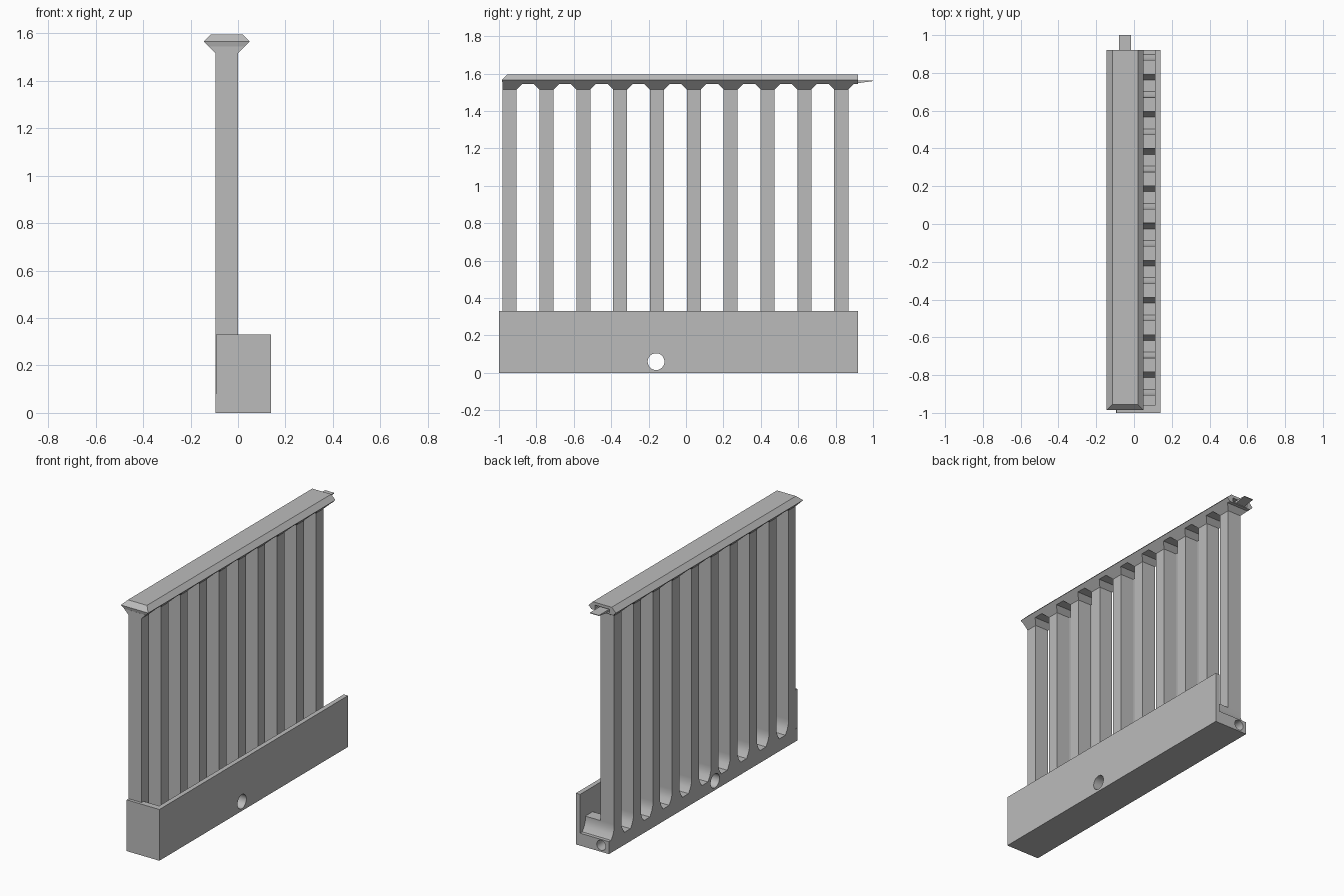
import bpy, bmesh
from math import pi
from mathutils import Matrix

cube = bpy.data.objects.get("Cube")
if cube:
    bpy.data.objects.remove(cube, do_unlink=True)

grey = bpy.data.materials.new("plain grey")
grey.use_nodes = True
grey.diffuse_color = (0.5, 0.5, 0.5, 1)
grey.node_tree.nodes["Principled BSDF"].inputs["Base Color"].default_value = (0.5, 0.5, 0.5, 1)


def make(name, bm):
    bmesh.ops.recalc_face_normals(bm, faces=bm.faces[:])
    mesh = bpy.data.meshes.new(name)
    bm.to_mesh(mesh)
    bm.free()
    mesh.materials.append(grey)
    ob = bpy.data.objects.new(name, mesh)
    bpy.context.collection.objects.link(ob)
    return ob


def stack(name, *levels):
    """Convex solid through rectangles (x0, x1, y0, y1, z)."""
    bm = bmesh.new()
    for x0, x1, y0, y1, z in levels:
        for x in (x0, x1):
            for y in (y0, y1):
                bm.verts.new((x, y, z))
    bmesh.ops.convex_hull(bm, input=bm.verts[:])
    bmesh.ops.dissolve_limit(bm, angle_limit=0.01, verts=bm.verts[:], edges=bm.edges[:])
    return make(name, bm)


def box(name, x0, x1, y0, y1, z0, z1):
    return stack(name, (x0, x1, y0, y1, z0), (x0, x1, y0, y1, z1))


def rod(name, radius, length, axis, centre):
    bm = bmesh.new()
    bmesh.ops.create_cone(bm, cap_ends=True, segments=32, radius1=radius, radius2=radius,
                          depth=length, matrix=Matrix.Translation(centre) @ Matrix.Rotation(pi / 2, 4, axis))
    return make(name, bm)


def cut(ob, *cutters):
    bpy.context.view_layer.objects.active = ob
    for c in cutters:
        mod = ob.modifiers.new("cut", 'BOOLEAN')
        mod.operation, mod.solver, mod.object = 'DIFFERENCE', 'EXACT', c
        bpy.ops.object.modifier_apply(modifier=mod.name)
    bpy.ops.object.select_all(action='DESELECT')
    ob.select_set(True)
    bpy.ops.object.shade_smooth_by_angle(angle=0.5)


BACK, FRONT, LEFT, RIGHT = 0.92, -1.0, -0.095, 0.0
WALL_IN, WALL_OUT, WALL_TOP = 0.11, 0.14, 0.33
FLOOR, RIB_TOP = 0.08, 0.17
HALF = 0.0375
posts = [-0.943 + 0.197 * i for i in range(10)]

# Base tray: comb outline with flared ribs, extruded across the width
flare = [(0.03, FLOOR), (0.011, 0.11), (0, 0.14), (0, RIB_TOP)]
outline = [(FRONT, 0), (FRONT, FLOOR)]
for y in posts:
    if y != posts[0]:
        outline += [(y - HALF - d, z) for d, z in flare]
    else:
        outline += [(y - HALF, FLOOR), (y - HALF, RIB_TOP)]
    outline += [(y + HALF + d, z) for d, z in reversed(flare)]
outline += [(BACK, FLOOR), (BACK, 0)]
bm = bmesh.new()
face = bm.faces.new([bm.verts.new((LEFT, y, z)) for y, z in outline])
side = bmesh.ops.extrude_face_region(bm, geom=[face])
bmesh.ops.translate(bm, vec=(WALL_IN - LEFT, 0, 0),
                    verts=[v for v in side["geom"] if isinstance(v, bmesh.types.BMVert)])
tray = make("base_tray", bm)

# Side wall and front end plate
wall = box("side_wall", WALL_IN, WALL_OUT, FRONT, BACK, 0, WALL_TOP)
box("front_end_plate", LEFT + 0.002, WALL_IN, FRONT, -0.96, FLOOR, WALL_TOP)

# Cable holes: one across the base, one lengthwise from the back end
cross = rod("cross_hole", 0.045, 0.6, 'Y', (0, -0.16, 0.06))
length = rod("length_hole", 0.032, 1.12, 'X', (-0.04, 0.4, 0.042))
cut(tray, cross, length)
cut(wall, cross)

# Posts with flared capitals
for i, y in enumerate(posts):
    y0, y1 = y - HALF, y + HALF
    box(f"post_{i + 1}", LEFT, RIGHT, y0, y1, RIB_TOP, 1.515)
    spread = 0 if i == 0 else 0.03
    stack(f"capital_{i + 1}", (LEFT, RIGHT, y0, y1, 1.515),
          (LEFT - 0.03, RIGHT + 0.03, y0 - spread, y1 + 0.03, 1.545))

# Top rail with bevelled sides and front end, slotted at the back
rail = stack("top_rail", (-0.125, 0.03, -0.98, BACK, 1.545),
             (-0.145, 0.05, -0.985, BACK, 1.565),
             (-0.115, 0.02, -0.955, BACK, 1.595))
slot = box("rail_slot", -0.1, 0.005, 0.89, 0.95, 1.552, 1.577)
cut(rail, slot)

# Thin tapered joining tab
stack("joining_tab", (-0.08, -0.015, 0.88, 0.92, 1.549),
      (-0.08, -0.015, 0.88, 1.0, 1.56), (-0.08, -0.015, 0.88, 1.0, 1.564))

for helper in (cross, length, slot):
    bpy.data.objects.remove(helper, do_unlink=True)
